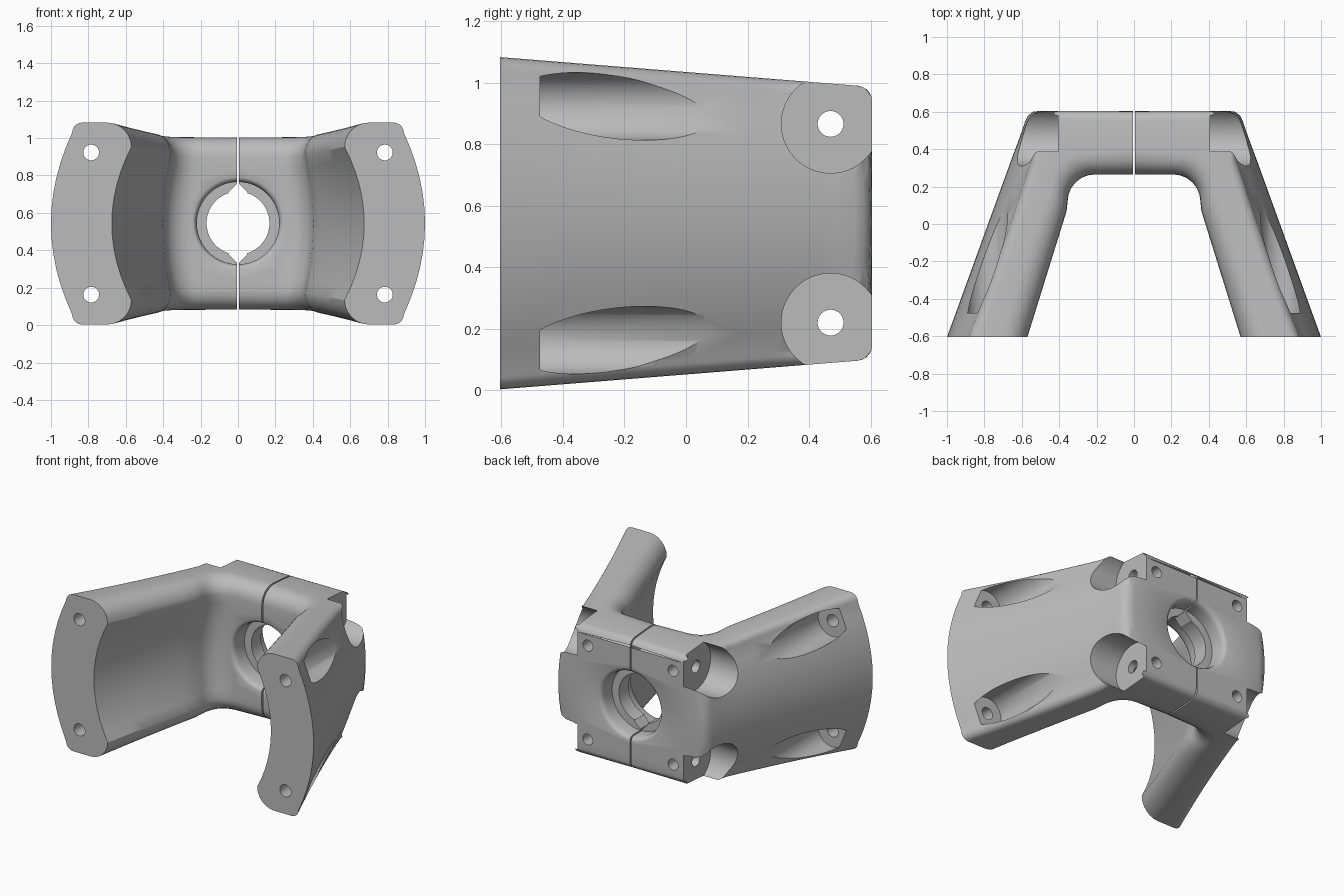
import bpy, bmesh, math
from mathutils import Vector, Matrix

cube = bpy.data.objects.get("Cube")
if cube:
    bpy.data.objects.remove(cube, do_unlink=True)

ZC, H = 0.543, 0.54          # mid height, half height at the front
FRONT, BACK = -0.605, 0.605

grey = bpy.data.materials.new("plain_grey")
grey.use_nodes = True
colour = (0.5, 0.5, 0.5, 1)
grey.diffuse_color = colour
grey.node_tree.nodes["Principled BSDF"].inputs["Base Color"].default_value = colour


def make_object(name, bm):
    bmesh.ops.recalc_face_normals(bm, faces=bm.faces)
    mesh = bpy.data.meshes.new(name)
    bm.to_mesh(mesh)
    bm.free()
    obj = bpy.data.objects.new(name, mesh)
    bpy.context.scene.collection.objects.link(obj)
    mesh.materials.append(grey)
    return obj


def skin(name, loops):
    """Closed solid through equal-length loops of points."""
    bm = bmesh.new()
    rings = [[bm.verts.new(p) for p in loop] for loop in loops]
    for a, b in zip(rings, rings[1:]):
        for i in range(len(a)):
            j = (i + 1) % len(a)
            bm.faces.new((a[i], a[j], b[j], b[i]))
    bm.faces.new(rings[0])
    bm.faces.new(rings[-1])
    return make_object(name, bm)


def section(inner, outer, hollow, crown):
    """Crescent cross-section between an inner and an outer plan point."""
    inner, outer = Vector(inner), Vector(outer)
    w = (outer - inner).length
    ri, ro, n = 0.13, 0.055, 12
    zi, zo = H - ri, H - ro
    pts = []
    for k in range(n + 1):                       # hollow inner side
        s = -1 + 2 * k / n
        pts.append((hollow * (1 - s * s), s * zi))
    edge = w - crown * (zo / H) ** 2
    top = []
    for k in range(1, 7):                        # inner corner
        a = math.pi / 2 * k / 6
        top.append((ri * (1 - math.cos(a)), zi + ri * math.sin(a)))
    for k in range(5):                           # outer corner
        a = math.pi / 2 * k / 5
        top.append((edge - ro * (1 - math.sin(a)), zo + ro * math.cos(a)))
    pts += top
    for k in range(n + 1):                       # crowned outer side
        z = zo * (1 - 2 * k / n)
        pts.append((w - crown * (z / H) ** 2, z))
    pts += [(t, -z) for t, z in reversed(top)]
    loop = []
    for t, z in pts:
        p = inner + (outer - inner) * (t / w)
        taper = 1 - 0.08 * (p.y - FRONT) / H     # lower towards the back
        loop.append((p.x, p.y, ZC + z * taper))
    return loop


def lathe(name, profile, centre, axis, sides=48):
    """Revolve (distance, radius) pairs about an x or y axis."""
    loops = []
    for d, r in profile:
        ring = []
        for k in range(sides):
            a = 2 * math.pi * k / sides
            u, v = r * math.cos(a), r * math.sin(a)
            ring.append((d, centre[1] + u, centre[2] + v) if axis == "x"
                        else (centre[0] + u, d, centre[2] + v))
        loops.append(ring)
    return skin(name, loops)


def rod(name, start, end, radius, centre, axis, sides=48):
    return lathe(name, [(start, radius), (end, radius)], centre, axis, sides)


# Half clamp block, rounded corner and splayed arm in one loft
loops = [section((0.005, 0.265), (0.005, BACK), 0, 0)]
corner = [(0.42, BACK), (0.5, BACK), (0.54, 0.6), (0.567, 0.58),
          (0.582, 0.55), (0.6, 0.495), (0.62, 0.44)]
for k, out in enumerate(corner):
    a = math.radians(90 - 15 * k)
    f = k / 6
    loops.append(section((0.21 + 0.145 * math.cos(a), 0.12 + 0.145 * math.sin(a)),
                         out, 0.06 * f, 0.14 * f))
arm_in, arm_out = Vector((0.36, 0.07)), Vector((0.65, 0.36))
end_in, end_out = Vector((0.57, FRONT)), Vector((1.0, FRONT))
for k in range(8):
    f = k / 7
    loops.append(section(arm_in.lerp(end_in, f), arm_out.lerp(end_out, f),
                         0.06 + 0.045 * f, 0.14))
bracket = skin("clamp_bracket", loops)

# Central bore with rounded rims and a lip inside
bore = [(0.1, 0.245), (0.265, 0.245), (0.27, 0.234), (0.28, 0.226), (0.3, 0.22),
        (0.385, 0.22), (0.385, 0.168), (0.49, 0.168), (0.49, 0.22),
        (0.57, 0.22), (0.59, 0.226), (0.6, 0.236), (BACK, 0.248), (0.7, 0.248)]
cutters = [lathe("bore_cutter", bore, (0, 0, 0.545), "y", 96)]

for side in (-1, 1):
    # Relief where the lip meets the split
    cutters.append(rod("relief_cutter", 0.3, 0.55, 0.052,
                       (0, 0, 0.545 + side * 0.165), "y", 4))
    # Clamp bolt hole and its counterbore
    z = ZC + side * 0.323
    cutters.append(rod("bolt_cutter", -0.05, 0.8, 0.042, (0, 0.47, z), "x"))
    cutters.append(rod("counterbore_cutter", 0.405, 0.9, 0.16, (0, 0.47, z), "x", 64))
    # Blind hole in the back face
    cutters.append(rod("back_hole_cutter", 0.34, 0.7, 0.038, (0.325, 0, z), "y"))
    # Front mounting hole and its pocket on the outside of the arm
    z = ZC + side * 0.38
    cutters.append(rod("mount_hole_cutter", -0.7, -0.4, 0.042, (0.785, 0, z), "y"))
    cutters.append(rod("pocket_cutter", -0.475, 0.25, 0.11, (0.785, 0, z), "y", 64))

bpy.ops.object.select_all(action="DESELECT")
bpy.context.view_layer.objects.active = bracket
bracket.select_set(True)
for cutter in cutters:
    cutter.hide_render = True
    mod = bracket.modifiers.new("cut", "BOOLEAN")
    mod.operation, mod.solver, mod.object = "DIFFERENCE", "EXACT", cutter
    bpy.ops.object.modifier_apply(modifier=mod.name)
    bpy.data.objects.remove(cutter, do_unlink=True)

# Second half
bracket.modifiers.new("mirror", "MIRROR")
bpy.ops.object.modifier_apply(modifier="mirror")
bpy.ops.object.shade_smooth_by_angle(angle=math.radians(30))
